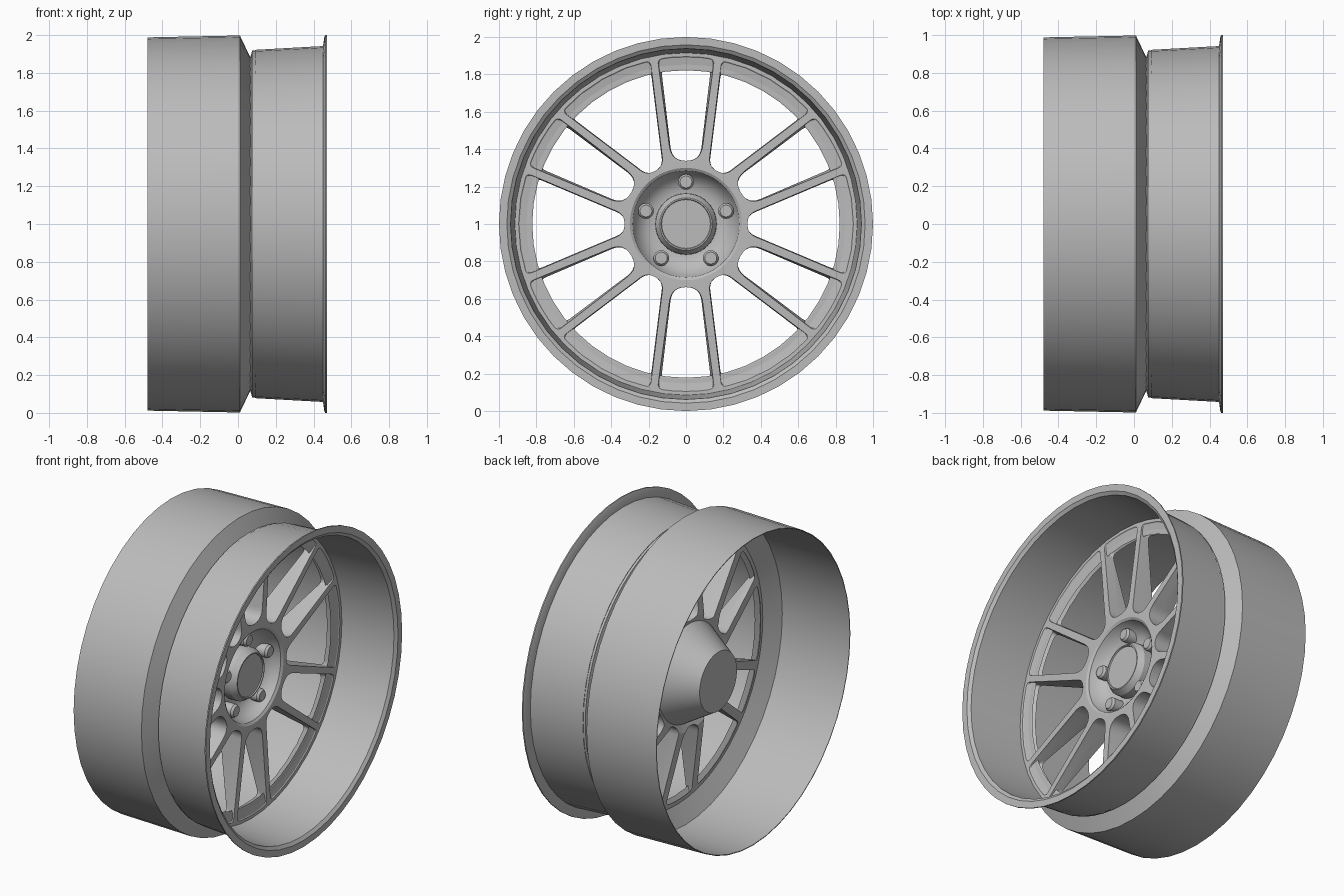
import bpy, bmesh, math
from mathutils import Vector

if "Cube" in bpy.data.objects:
    bpy.data.objects.remove(bpy.data.objects["Cube"], do_unlink=True)

# Single metal colour
metal = bpy.data.materials.new("grey_metal")
metal.use_nodes = True
grey = (0.5, 0.5, 0.5, 1)
metal.diffuse_color = grey
metal.node_tree.nodes["Principled BSDF"].inputs["Base Color"].default_value = grey


def finish(name, bm):
    """Turn a bmesh into a named object with the metal material."""
    bmesh.ops.remove_doubles(bm, verts=bm.verts, dist=1e-5)
    bmesh.ops.recalc_face_normals(bm, faces=bm.faces)
    mesh = bpy.data.meshes.new(name)
    bm.to_mesh(mesh)
    bm.free()
    obj = bpy.data.objects.new(name, mesh)
    mesh.materials.append(metal)
    bpy.context.collection.objects.link(obj)
    return obj


def smooth(obj, angle=30):
    bpy.ops.object.select_all(action='DESELECT')
    obj.select_set(True)
    bpy.context.view_layer.objects.active = obj
    bpy.ops.object.shade_smooth_by_angle(angle=math.radians(angle))


def lathe(name, profile, segments, y=0, z=1, closed=False):
    """Spin (x, radius) points about an axis parallel to x."""
    bm = bmesh.new()
    rings = []
    for i in range(segments):
        a = math.tau * i / segments
        rings.append([bm.verts.new((x, y + r * math.cos(a), z + r * math.sin(a)))
                      for x, r in profile])
    count = len(profile) if closed else len(profile) - 1
    for i, ring in enumerate(rings):
        nxt = rings[(i + 1) % segments]
        for j in range(count):
            k = (j + 1) % len(profile)
            quad = [ring[j], ring[k], nxt[k], nxt[j]]
            if profile[j][1] == 0:
                quad.pop(0)
            elif profile[k][1] == 0:
                quad.pop(1)
            bm.faces.new(quad)
    return finish(name, bm)


# Rim: thin rear barrel, sloped well wall, front barrel and lip
rim = lathe("rim", [
    (-0.48, 0.988), (0.01, 0.998), (0.09, 0.83), (0.09, 0.922), (0.45, 0.942),
    (0.457, 0.99), (0.462, 1.0), (0.47, 1.0), (0.47, 0.958), (0.455, 0.938),
    (0.10, 0.915), (0.085, 0.822), (0.003, 0.985), (-0.48, 0.983)],
    48, closed=True)
smooth(rim)

# Wheel centre: hub cone, bowl and spoke disc as one turned solid
centre = lathe("spokes_and_hub", [
    (-0.23, 0), (-0.23, 0.19), (-0.02, 0.315), (-0.04, 0.36), (0.05, 0.83),
    (0.075, 0.918), (0.10, 0.918), (0.10, 0.88), (0.115, 0.33), (0.115, 0.30),
    (0.105, 0.285), (0.06, 0.268), (0.025, 0.235), (0.005, 0.2),
    (0.0, 0.16), (0.0, 0)], 60)


def round_corner(before, corner, after, size, steps=6):
    a = corner + (before - corner).normalized() * size
    b = corner + (after - corner).normalized() * size
    return [a.lerp(corner, i / steps).lerp(corner.lerp(b, i / steps), i / steps)
            for i in range(steps + 1)]


def window_outline(outer, half_angle, inner, inner_half):
    """Rounded window outline, radial direction along the first axis."""
    t = math.radians(half_angle)
    arc = [Vector((outer * math.cos(t * f), outer * math.sin(t * f)))
           for f in (-1, -0.5, 0, 0.5, 1)]
    low, high = Vector((inner, -inner_half)), Vector((inner, inner_half))
    return (round_corner(low, arc[0], arc[1], 0.03) + arc[1:4]
            + round_corner(arc[3], arc[4], high, 0.03)
            + round_corner(arc[4], high, low, inner_half * 0.97)
            + round_corner(high, low, arc[0], inner_half * 0.97))


# Cutters: twelve drafted windows, alternately wide and narrow
bm = bmesh.new()
for k in range(12):
    wide = k % 2 == 0
    half, inner, inner_half = (17.7, 0.328, 0.05) if wide else (9.8, 0.338, 0.078)
    front = window_outline(0.895, half, inner, inner_half)
    back = window_outline(0.833, half - 0.7, inner, inner_half - 0.004)
    a = math.radians(30 * k)
    sections = []
    for x, outline in ((0.2, front), (0.1, front), (0.05, back), (-0.15, back)):
        sections.append([bm.verts.new((x, p.x * math.cos(a) - p.y * math.sin(a),
                                       1 + p.x * math.sin(a) + p.y * math.cos(a)))
                         for p in outline])
    for s, t in zip(sections, sections[1:]):
        for i in range(len(s)):
            j = (i + 1) % len(s)
            bm.faces.new((s[i], s[j], t[j], t[i]))
    bm.faces.new(sections[0])
    bm.faces.new(sections[-1])
cutter = finish("window_cutter", bm)
cutter.hide_render = True

cut = centre.modifiers.new("windows", 'BOOLEAN')
cut.operation = 'DIFFERENCE'
cut.solver = 'EXACT'
cut.object = cutter
bpy.context.view_layer.objects.active = centre
bpy.ops.object.modifier_apply(modifier=cut.name)
bpy.data.objects.remove(cutter, do_unlink=True)
smooth(centre)

# Centre cap with chamfered collar
cap = lathe("centre_cap", [(-0.01, 0), (-0.01, 0.165), (0.055, 0.163), (0.092, 0.14),
                           (0.092, 0.133), (0.085, 0.13), (0.085, 0)], 40)
smooth(cap)

# Five lug bolts in the bowl
for k in range(5):
    a = math.radians(90 + 72 * k)
    bolt = lathe(f"lug_bolt_{k + 1}", [(-0.02, 0), (-0.02, 0.042), (0.068, 0.042),
                                      (0.082, 0.032), (0.082, 0)], 16,
                 y=0.225 * math.cos(a), z=1 + 0.225 * math.sin(a))
    smooth(bolt)
